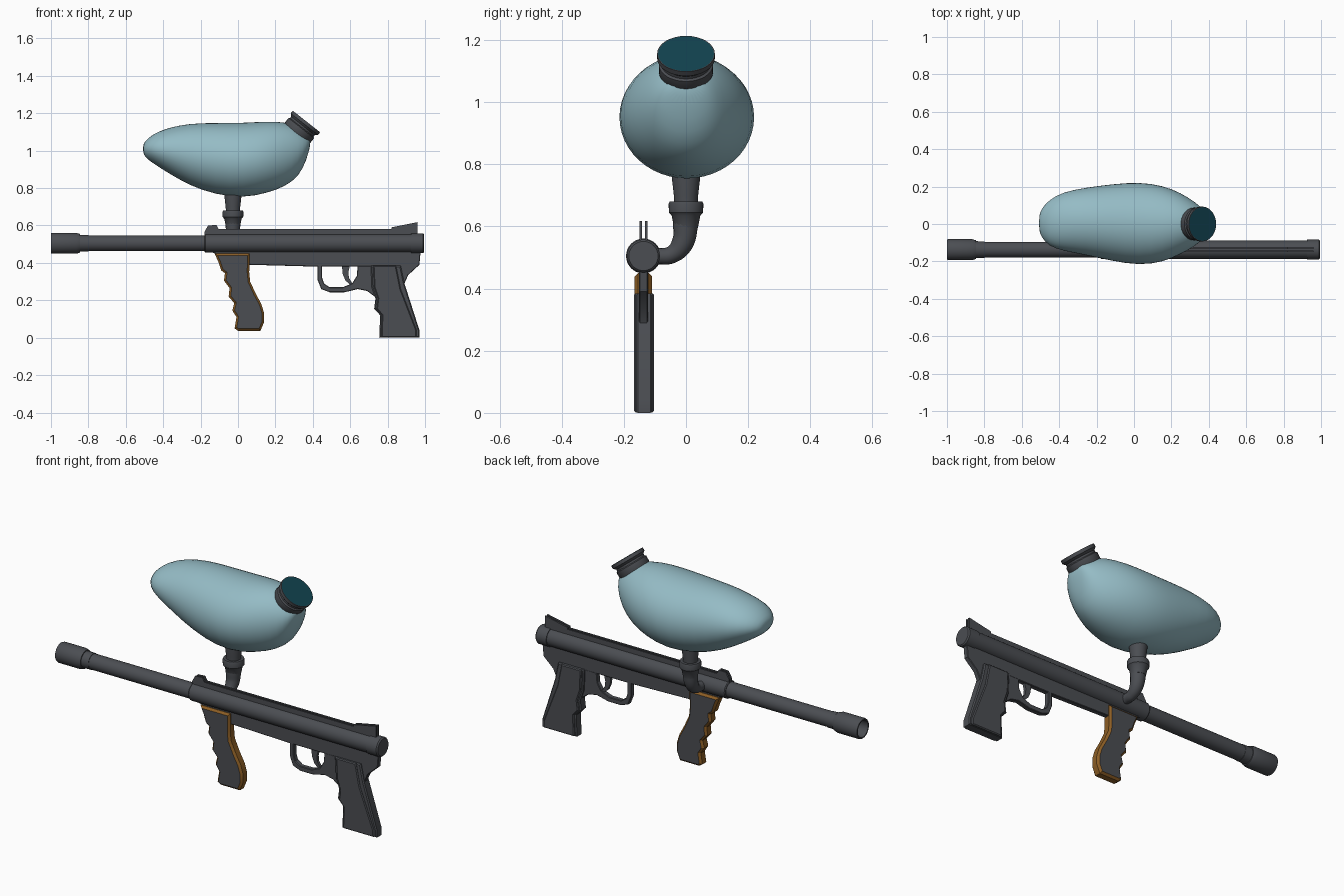
import bpy, bmesh, math
from mathutils import Vector

if "Cube" in bpy.data.objects:
    bpy.data.objects.remove(bpy.data.objects["Cube"])

Y0, Z0 = -0.137, 0.505          # barrel axis


def material(name, rgb):
    m = bpy.data.materials.new(name)
    m.diffuse_color = (*rgb, 1)
    m.use_nodes = True
    m.node_tree.nodes["Principled BSDF"].inputs["Base Color"].default_value = m.diffuse_color
    return m


GREY = material("gunmetal grey", (0.070, 0.075, 0.085))
BLUE = material("pale blue", (0.30, 0.50, 0.56))
TEAL = material("dark teal", (0.006, 0.058, 0.082))
BROWN = material("brown", (0.26, 0.11, 0.018))


def finish(name, bm, mats, angle=35):
    bmesh.ops.recalc_face_normals(bm, faces=bm.faces)
    me = bpy.data.meshes.new(name)
    bm.to_mesh(me)
    bm.free()
    ob = bpy.data.objects.new(name, me)
    bpy.context.collection.objects.link(ob)
    for m in mats:
        me.materials.append(m)
    bpy.ops.object.select_all(action='DESELECT')
    ob.select_set(True)
    bpy.context.view_layer.objects.active = ob
    bpy.ops.object.shade_smooth_by_angle(angle=math.radians(angle))
    return ob


def slab(name, pts, half, rim=0.0, mats=(GREY,), y=Y0, smooth=25):
    """Side outline (hundredths, x z) extruded across y, with a chamfered rim.
    A second material goes on the flat side faces."""
    bm = bmesh.new()
    a = [bm.verts.new((x / 100, y - half + rim, z / 100)) for x, z in pts]
    b = [bm.verts.new((x / 100, y + half - rim, z / 100)) for x, z in pts]
    caps = [bm.faces.new(a), bm.faces.new(b[::-1])]
    n = len(pts)
    for i in range(n):
        j = (i + 1) % n
        bm.faces.new((a[i], b[i], b[j], a[j]))
    bmesh.ops.recalc_face_normals(bm, faces=bm.faces)
    if rim:
        bmesh.ops.inset_individual(bm, faces=caps, thickness=rim, depth=rim,
                                   use_even_offset=True)
    if len(mats) > 1:
        for f in bm.faces:
            f.material_index = int(abs(f.normal.y) > 0.98)
    return finish(name, bm, mats, smooth)


def lathe(name, prof, origin, axis, mats=(GREY,), seg=32):
    """Profile of (distance along axis, radius) spun round the axis."""
    bm = bmesh.new()
    rot = Vector(axis).to_track_quat('Z', 'Y')
    rings = []
    for h, r in prof:
        rings.append([bm.verts.new(Vector(origin) + rot @ Vector(
            (r * math.cos(2 * math.pi * k / seg), r * math.sin(2 * math.pi * k / seg), h)))
            for k in range(seg)])
    for p, q in zip(rings, rings[1:]):
        for k in range(seg):
            m = (k + 1) % seg
            bm.faces.new((p[k], p[m], q[m], q[k]))
    bm.faces.new(rings[0][::-1])
    bm.faces.new(rings[-1])
    if len(mats) > 1:
        rings_top = set(rings[-1])
        for f in bm.faces:
            f.material_index = int(all(v in rings_top for v in f.verts))
    return finish(name, bm, mats)


# Barrel with open muzzle, and receiver tube with end cap
X = (1, 0, 0)
lathe("barrel", [(-0.87, 0.044), (-1, 0.046), (-1, 0.053), (-0.992, 0.056),
                 (-0.865, 0.056), (-0.845, 0.05), (-0.845, 0.045), (-0.8, 0.044),
                 (-0.8, 0.042), (-0.15, 0.042)], (0, Y0, Z0), X)
lathe("receiver_tube", [(-0.18, 0.045), (-0.175, 0.049), (0.925, 0.049), (0.925, 0.053),
                        (0.988, 0.053), (0.995, 0.047)], (0, Y0, Z0), X)

# Frame plate below the tube
slab("frame", [(-17, 50), (-17, 46.5), (-12, 45), (-10, 42), (6, 39), (42.5, 38),
               (71, 38), (74, 33), (86, 30), (89, 29), (91, 33.5), (97, 39), (98, 50)],
     0.014, 0.003)

# Twin top rails, carrying the front and rear sights
for side, dy in (("left", 0.0088), ("right", -0.0088)):
    slab("sight_rail_" + side,
         [(-18, 51), (-18, 56.5), (-16, 60), (-11.5, 60.3), (-10.3, 58), (82, 58),
          (82, 59), (96, 61.8), (96, 51)], 0.0045, y=Y0 + dy)

# Trigger guard and trigger
slab("trigger_guard",
     [(42.5, 39), (42.5, 31), (44.5, 26), (49, 24.3), (57, 24.3), (64, 26), (69, 25),
      (73, 22), (74, 38.5), (64, 38.5), (63.5, 33), (61, 29), (56, 27), (49, 27),
      (46, 29), (45, 32), (45, 39)], 0.014, 0.003)
slab("trigger", [(55.5, 39), (56, 34), (57.5, 30.5), (60, 28.3), (61.2, 29),
                 (59.3, 32), (59, 35), (60, 39)], 0.008)

# Rear grip: spine with wider side panels
slab("rear_grip", [(71, 38.5), (71.5, 27), (73.5, 21), (72.8, 15.5), (76, 12), (75.5, 0),
                   (97, 0), (97, 4), (89, 29), (87, 38.5)], 0.026, 0.006, y=-0.135)
slab("rear_grip_panel", [(72.3, 38.5), (72.8, 27), (74.8, 21), (74.1, 15.5), (77, 12),
                         (76.6, 0.2), (95.5, 0.2), (95.5, 4), (87, 26), (84.5, 38.5)],
     0.032, 0.005, y=-0.135)

# Fore grip: brown edge, grey sides
slab("fore_grip", [(-12.5, 45), (-10.5, 40.5), (-9, 36), (-7, 34.5), (-7.5, 30.5),
                   (-4.5, 26.5), (-5, 22), (-2, 18.5), (-3, 14.5), (-0.8, 11), (-1.8, 5),
                   (0, 3.7), (12, 3.7), (14, 8.5), (14, 13), (12.5, 18), (9.5, 23.5),
                   (6.5, 30), (6, 35), (6.2, 45)], 0.028, 0.011, (BROWN, GREY))

# Feed elbow: tapered bent pipe from receiver up to the collar
FX = -0.027
cu = bpy.data.curves.new("feed_path", 'CURVE')
cu.dimensions = '3D'
cu.bevel_depth, cu.bevel_resolution, cu.resolution_u = 1.0, 6, 8
cu.use_fill_caps = True
sp = cu.splines.new('BEZIER')
path = [(-0.12, 0.504, 0.026), (-0.085, 0.504, 0.026), (-0.047, 0.509, 0.028),
        (-0.012, 0.545, 0.035), (0, 0.62, 0.041)]
sp.bezier_points.add(len(path) - 1)
for p, (y, z, r) in zip(sp.bezier_points, path):
    p.co, p.radius = (FX, y, z), r
    p.handle_left_type = p.handle_right_type = 'AUTO'
tmp = bpy.data.objects.new("feed_path", cu)
bpy.context.collection.objects.link(tmp)
dg = bpy.context.evaluated_depsgraph_get()
bm = bmesh.new()
bm.from_mesh(bpy.data.meshes.new_from_object(tmp.evaluated_get(dg)))
bpy.data.objects.remove(tmp)
finish("feed_elbow", bm, [GREY])

# Feed collar and neck into the hopper
lathe("feed_collar", [(0.595, 0.038), (0.635, 0.046), (0.645, 0.055), (0.672, 0.056),
                      (0.68, 0.053), (0.68, 0.038), (0.70, 0.039), (0.76, 0.046),
                      (0.80, 0.046)], (FX, 0, 0), (0, 0, 1))

# Hopper: lofted oval sections (x, top z, bottom z, +y, -y)
sections = [(-0.508, 1.03, 0.99, 0.04, -0.03), (-0.497, 1.052, 0.965, 0.08, -0.07),
            (-0.455, 1.09, 0.932, 0.13, -0.12), (-0.38, 1.122, 0.884, 0.173, -0.145),
            (-0.26, 1.148, 0.812, 0.196, -0.167), (-0.12, 1.15, 0.763, 0.215, -0.199),
            (0.03, 1.15, 0.745, 0.227, -0.224), (0.157, 1.159, 0.772, 0.207, -0.205),
            (0.25, 1.155, 0.806, 0.168, -0.163), (0.325, 1.13, 0.86, 0.12, -0.12),
            (0.365, 1.09, 0.945, 0.085, -0.085), (0.388, 1.07, 1.03, 0.04, -0.04)]
bm = bmesh.new()
SEG = 24
rings = []
for x, zt, zb, yp, ym in sections:
    ring = []
    for k in range(SEG):
        t = 2 * math.pi * k / SEG
        ring.append(bm.verts.new((x, (yp + ym) / 2 + (yp - ym) / 2 * math.cos(t),
                                  (zt + zb) / 2 + (zt - zb) / 2 * math.sin(t))))
    rings.append(ring)
for p, q in zip(rings, rings[1:]):
    for k in range(SEG):
        m = (k + 1) % SEG
        bm.faces.new((p[k], p[m], q[m], q[k]))
bm.faces.new(rings[0])
bm.faces.new(rings[-1])
hopper = finish("hopper", bm, [BLUE], 80)
hopper.modifiers.new("smooth", 'SUBSURF').levels = 1
hopper.modifiers["smooth"].render_levels = 1

# Tilted filler neck with a teal lid face
lathe("hopper_lid", [(-0.14, 0.078), (-0.085, 0.082), (-0.075, 0.087), (-0.045, 0.087),
                     (-0.04, 0.08), (-0.03, 0.08), (-0.018, 0.093), (0, 0.093), (0, 0.09)],
      (0.366, 0, 1.156), (0.62, 0, 0.785), (GREY, TEAL))
